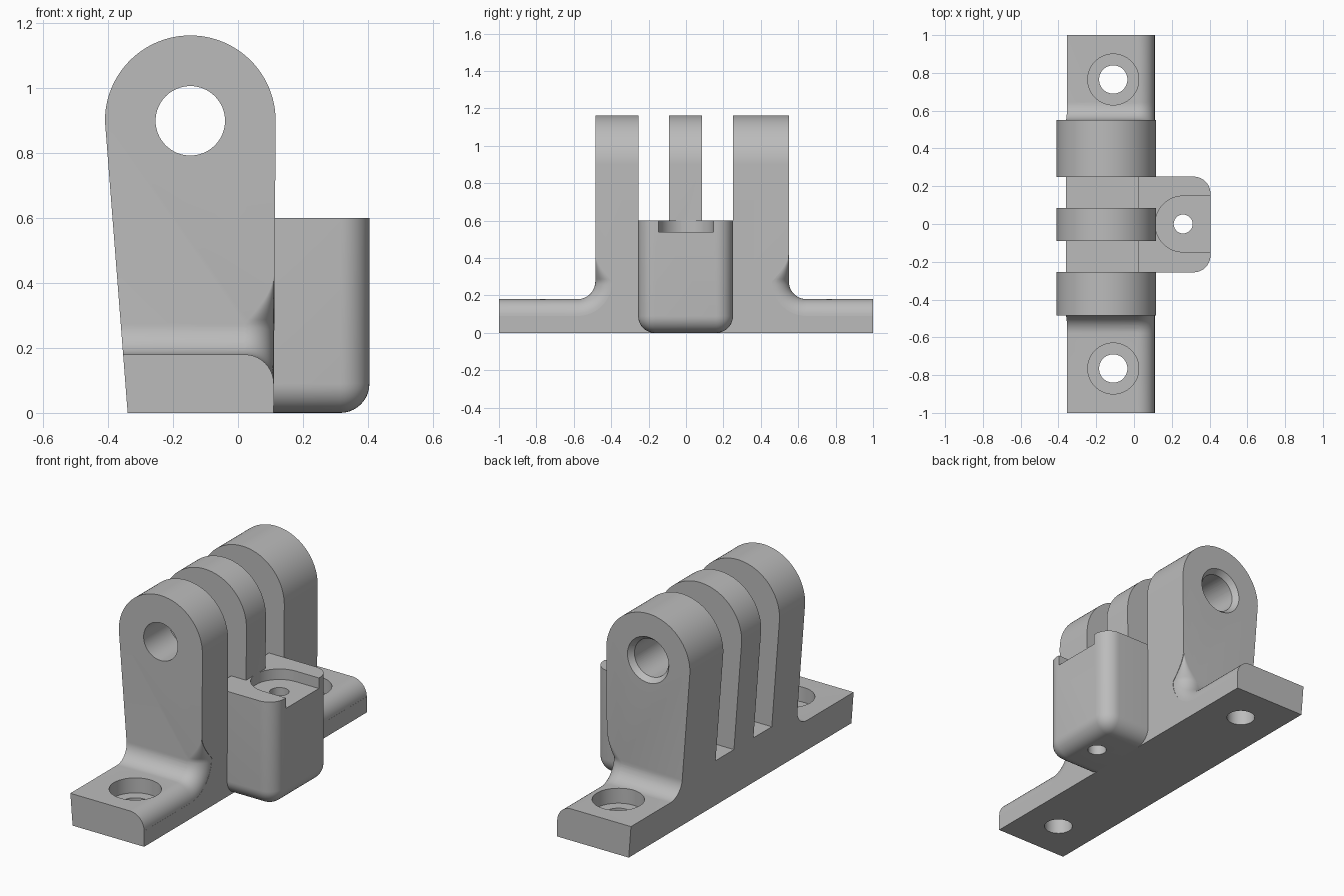
import bpy, bmesh
from math import sin, cos, pi
from mathutils import Matrix, Vector

if "Cube" in bpy.data.objects:
    bpy.data.objects.remove(bpy.data.objects["Cube"], do_unlink=True)

grey = bpy.data.materials.new("plain_grey")
grey.use_nodes = True
grey.diffuse_color = (0.5, 0.5, 0.5, 1)
grey.node_tree.nodes["Principled BSDF"].inputs["Base Color"].default_value = (0.5, 0.5, 0.5, 1)


def finish(name, bm):
    bmesh.ops.recalc_face_normals(bm, faces=bm.faces)
    mesh = bpy.data.meshes.new(name)
    bm.to_mesh(mesh)
    bm.free()
    mesh.materials.append(grey)
    obj = bpy.data.objects.new(name, mesh)
    bpy.context.collection.objects.link(obj)
    return obj


def skin(name, rings):
    """Join equal rings of points into a closed solid."""
    bm = bmesh.new()
    loops = [[bm.verts.new(p) for p in ring] for ring in rings]
    n = len(loops[0])
    for a, b in zip(loops, loops[1:]):
        for i in range(n):
            j = (i + 1) % n
            bm.faces.new((a[i], a[j], b[j], b[i]))
    bm.faces.new(loops[0])
    bm.faces.new(loops[-1])
    return finish(name, bm)


def prism(name, pts, axis, lo, hi):
    place = {"x": lambda p, d: (d, *p), "y": lambda p, d: (p[0], d, p[1]),
             "z": lambda p, d: (*p, d)}[axis]
    return skin(name, [[place(p, d) for p in pts] for d in (lo, hi)])


def arc(cx, cy, r, a, b, n=16):
    return [(cx + r * cos(a + (b - a) * i / n), cy + r * sin(a + (b - a) * i / n))
            for i in range(n + 1)]


def drill(target, x, y, z, depth, r1, r2=None, along_y=False):
    """Cut a round or conical hole starting at the given point."""
    bm = bmesh.new()
    turn = Matrix.Rotation(-pi / 2, 4, "X") if along_y else Matrix()
    matrix = Matrix.Translation((x, y, z)) @ turn @ Matrix.Translation((0, 0, depth / 2))
    bmesh.ops.create_cone(bm, cap_ends=True, segments=64, radius1=r1,
                          radius2=r1 if r2 is None else r2, depth=depth, matrix=matrix)
    combine(target, finish("hole_cutter", bm), "DIFFERENCE")


def combine(target, tool, operation):
    tool.hide_render = True
    mod = target.modifiers.new("combine", "BOOLEAN")
    mod.operation = operation
    mod.solver = "EXACT"
    mod.object = tool
    bpy.context.view_layer.objects.active = target
    bpy.ops.object.modifier_apply(modifier=mod.name)
    bpy.data.objects.remove(tool, do_unlink=True)


# Main body: rounded lug outline crossed with the stepped side outline
TOP, FLOOR, FLANGE, FILLET = 1.3, 0.27, 0.18, 0.095
FRONT, BACK, EDGE = -0.485, 0.55, 0.11
outline = [(-0.34, 0), (EDGE, 0)] + arc(-0.147, 0.9, 0.263, 0, pi, 48)
body = prism("hinge_bracket", outline, "y", -1, 1)

side = [(-1.1, -0.1), (-1.1, FLANGE)]
side += arc(FRONT - FILLET, FLANGE + FILLET, FILLET, -pi / 2, 0)
side += [(FRONT, TOP)]
for a, b in ((-0.255, -0.09), (0.085, 0.25)):
    side += [(a, TOP), (a, FLOOR), (b, FLOOR), (b, TOP)]
side += [(BACK, TOP)]
side += arc(BACK + FILLET, FLANGE + FILLET, FILLET, pi, 1.5 * pi)
side += [(1.1, FLANGE), (1.1, -0.1)]
combine(body, prism("side_profile", side, "x", -0.8, 0.8), "INTERSECT")

# Rounded flange edge that runs up the fillet and fades out on the lug
FADE_TOP, ROUND = 0.42, 0.09


def edge_cutter(face, s):
    fy, fz = abs(face) + FILLET, FLANGE + FILLET
    path = [((1.1, FLANGE), (0, 1), ROUND)]
    for i in range(13):
        t = pi / 2 * i / 12
        n = (sin(t), cos(t))
        path.append(((fy - FILLET * n[0], fz - FILLET * n[1]), n, ROUND))
    for i in range(1, 13):
        f = i / 12
        path.append(((abs(face), fz + (FADE_TOP - fz) * f), (1, 0),
                     ROUND * (1 - f) ** 1.6 + 0.001))
    rings = []
    for p, n, r in path:
        section = [(EDGE - r + r * sin(k * pi / 20), r * cos(k * pi / 20) - r)
                   for k in range(11)]
        section += [(0.2, -r), (0.2, 0.04), (EDGE - r, 0.04)]
        rings.append([Vector((x, s * (p[0] + n[0] * h), p[1] + n[1] * h))
                      for x, h in section])
    return skin("edge_cutter", rings)


for face, s in ((FRONT, -1), (BACK, 1)):
    combine(body, edge_cutter(face, s), "DIFFERENCE")

# Pivot hole with a chamfer on the back lug
drill(body, -0.147, -1.2, 0.9, 2.4, 0.107, along_y=True)
drill(body, -0.147, 0.518, 0.9, 0.062, 0.1055, 0.153, along_y=True)

# Counterbored screw holes in the flanges
for y in (-0.765, 0.765):
    drill(body, -0.11, y, -0.1, 0.5, 0.075)
    drill(body, -0.11, y, 0.095, 0.3, 0.135)

# Side block with rounded outer and lower edges
bm = bmesh.new()
bmesh.ops.create_cube(bm, size=1, matrix=Matrix.Translation((0.2125, -0.0025, 0.3))
                      @ Matrix.Diagonal((0.385, 0.507, 0.6, 1)))
soft = []
for e in bm.edges:
    mid = (e.verts[0].co + e.verts[1].co) / 2
    upright = abs(e.verts[0].co.z - e.verts[1].co.z) > 0.1
    if (upright and mid.x > 0.3) or (mid.z < 0.01 and mid.x > 0.1):
        soft.append(e)
bmesh.ops.bevel(bm, geom=soft, offset=0.09, segments=10, profile=0.5, affect="EDGES")
block = finish("side_block", bm)

# Open-ended recess and its screw hole
recess = arc(0.26, 0, 0.148, pi / 2, 1.5 * pi, 32) + [(0.5, -0.148), (0.5, 0.148)]
combine(block, prism("recess_cutter", recess, "z", 0.54, 0.7), "DIFFERENCE")
drill(block, 0.26, 0, -0.1, 0.9, 0.05)
combine(body, block, "UNION")

# Smooth curved walls, crisp corners
bpy.ops.object.select_all(action="DESELECT")
body.select_set(True)
bpy.context.view_layer.objects.active = body
bpy.ops.object.shade_smooth_by_angle()
